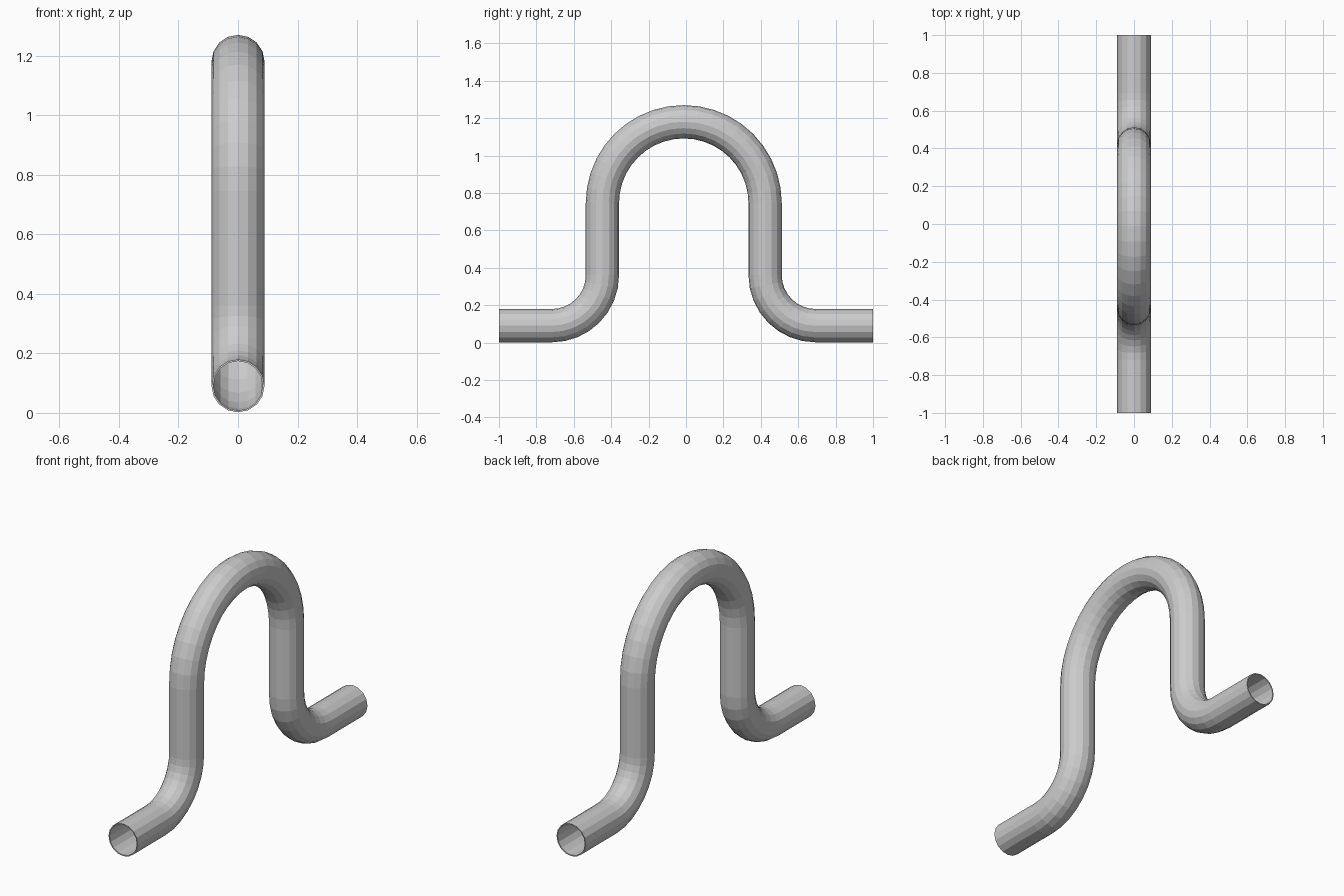
import bpy, bmesh
from math import sin, cos, pi

if "Cube" in bpy.data.objects:
    bpy.data.objects.remove(bpy.data.objects["Cube"])

R, WALL, SIDES = 0.089, 0.006, 16
BASE, MID, ARCH, BEND, TOP = 0.091, -0.012, 0.435, 0.27, 1.181


def arc(cy, cz, r, a0, a1, n):
    """Points (y, z, tangent angle) along an arc in the YZ plane."""
    s = 1 if a1 > a0 else -1
    out = []
    for i in range(n + 1):
        a = (a0 + (a1 - a0) * i / n) * pi / 180
        out.append((cy + r * cos(a), cz + r * sin(a), a + s * pi / 2))
    return out


# Centreline: foot, bend up, arch over, bend out, foot
left, right = MID - ARCH, MID + ARCH
path = [(-1, BASE, 0)]
path += arc(left - BEND, BASE + BEND, BEND, -90, 0, 8)
path += arc(MID, TOP - ARCH, ARCH, 180, 0, 20)
path += arc(right + BEND, BASE + BEND, BEND, 180, 270, 8)
path += [(1, BASE, 0)]

# Sweep hollow section: outer and inner skins joined at the open ends
bm = bmesh.new()
skins = []
for r in (R, R - WALL):
    rings = []
    for y, z, t in path:
        ring = []
        for k in range(SIDES):
            a = 2 * pi * k / SIDES
            u, v = r * cos(a), r * sin(a)
            ring.append(bm.verts.new((u, y - v * sin(t), z + v * cos(t))))
        rings.append(ring)
    skins.append(rings)


def bridge(a, b):
    for k in range(SIDES):
        n = (k + 1) % SIDES
        bm.faces.new((a[k], a[n], b[n], b[k]))


for rings in skins:
    for a, b in zip(rings, rings[1:]):
        bridge(a, b)
for end in (0, -1):
    bridge(skins[0][end], skins[1][end])
bmesh.ops.recalc_face_normals(bm, faces=bm.faces)

mesh = bpy.data.meshes.new("bent_pipe")
bm.to_mesh(mesh)
bm.free()
pipe = bpy.data.objects.new("bent_pipe", mesh)
bpy.context.collection.objects.link(pipe)
